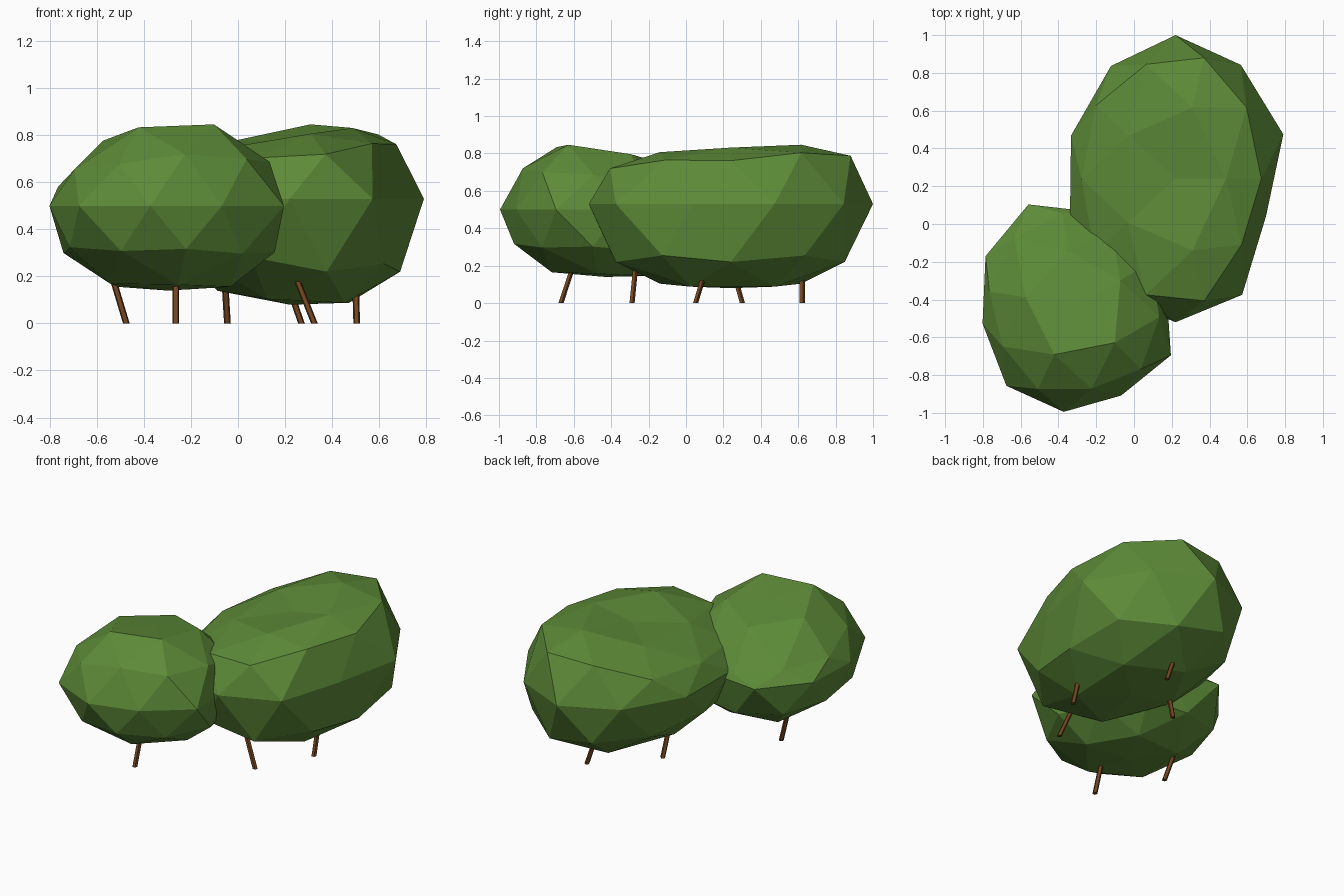
import bpy, bmesh, math

if "Cube" in bpy.data.objects:
    bpy.data.objects.remove(bpy.data.objects["Cube"])


def material(name, colour):
    m = bpy.data.materials.new(name)
    m.diffuse_color = (*colour, 1)
    m.use_nodes = True
    m.node_tree.nodes["Principled BSDF"].inputs["Base Color"].default_value = m.diffuse_color
    return m


leaf = material("leaf_green", (0.11, 0.26, 0.04))
bark = material("bark_brown", (0.17, 0.06, 0.015))


def finish(bm, name, mat):
    bmesh.ops.recalc_face_normals(bm, faces=bm.faces)
    mesh = bpy.data.meshes.new(name)
    bm.to_mesh(mesh)
    bm.free()
    mesh.materials.append(mat)
    obj = bpy.data.objects.new(name, mesh)
    bpy.context.collection.objects.link(obj)
    return obj


def interp(pts, x):
    for (a, p), (b, q) in zip(pts, pts[1:]):
        if x <= b:
            return p + (q - p) * max(0, (x - a) / (b - a))
    return pts[-1][1]


def foliage(name, centre, radii, turn, outline, heights, top, bottom, pull, front):
    """Icosphere reshaped by a ten-point plan outline and a height profile.
    top/bottom = slopes for left side, right side and along y;
    pull/front = narrowing of the upper right and upper front."""
    bm = bmesh.new()
    bmesh.ops.create_icosphere(bm, subdivisions=2, radius=1)
    for v in bm.verts:
        n = v.co.normalized()
        a = math.degrees(math.atan2(n.y, n.x))
        t = ((a - 18) % 360) / 36
        i = int(t) % 10
        f = outline[i] + (outline[(i + 1) % 10] - outline[i]) * (t - int(t))
        r = math.hypot(n.x, n.y) * f
        a = math.radians(a + turn)
        x, y = r * math.cos(a), r * math.sin(a)
        z = interp(heights, n.z)
        if n.z > 0.3:
            x *= pull if x > 0 else 1
            y *= front if y < 0 else 1
        if abs(n.z) > 0.3:
            s = top if n.z > 0 else bottom
            z += s[0] * min(x, 0) + s[1] * max(x, 0) + s[2] * y
        v.co = (centre[0] + radii[0] * x, centre[1] + radii[1] * y, z)
    return finish(bm, name, leaf)


# Large rear bush
foliage("large_foliage", (0.22, 0.24), (0.6, 0.76), 0,
        [1.0, 0.98, 1.0, 0.97, 0.97, 0.98, 1.0, 1.0, 1.0, 0.84],
        [(-1, 0.08), (-0.85, 0.088), (-0.526, 0.22), (-0.447, 0.255), (0, 0.53),
         (0.447, 0.75), (0.526, 0.775), (0.85, 0.825), (1, 0.78)],
        (0.15, 0.015, 0.04), (-0.1, 0, 0), 0.92, 1.0)

# Small front bush
foliage("small_foliage", (-0.3, -0.43), (0.52, 0.57), -44,
        [1.06, 0.92, 0.97, 0.88, 1.06, 1.04, 0.98, 1.04, 1.0, 0.95],
        [(-1, 0.14), (-0.85, 0.155), (-0.526, 0.285), (-0.447, 0.3), (0, 0.5),
         (0.447, 0.62), (0.526, 0.645), (0.85, 0.8), (1, 0.805)],
        (0.03, 0.04, -0.09), (-0.02, 0, -0.02), 1.0, 0.95)


# Thin leaning stems: foot x, y, lean per unit height, length
def stem(name, x, y, lx, ly, h):
    bm = bmesh.new()
    bmesh.ops.create_cone(bm, cap_ends=True, segments=5, radius1=0.015,
                          radius2=0.015, depth=h)
    for v in bm.verts:
        z = v.co.z + h / 2
        v.co = (v.co.x + x + lx * z, v.co.y + y + ly * z, z)
    finish(bm, name, bark)


for i, s in enumerate([(-0.475, -0.29, -0.3, 0.1, 0.28),
                       (-0.265, -0.67, 0.0, 0.33, 0.28),
                       (0.325, -0.29, -0.4, 0.1, 0.21),
                       (0.505, 0.05, -0.03, 0.3, 0.24),
                       (0.27, 0.62, -0.35, 0.0, 0.22),
                       (-0.045, 0.3, -0.06, -0.28, 0.24)]):
    stem(f"stem_{i + 1}", *s)
